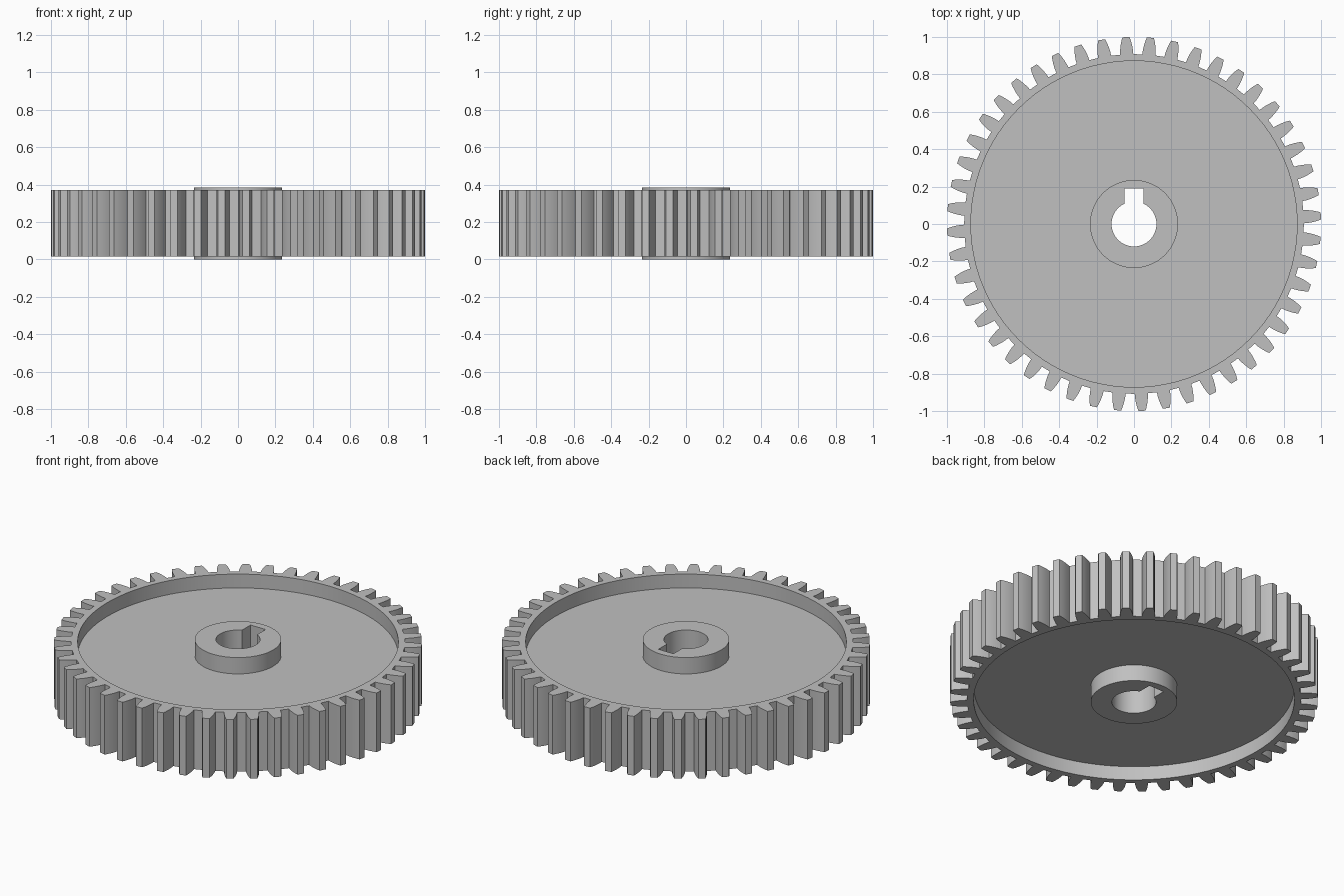
import bpy
import bmesh
from math import sin, cos, pi, tau, asin

if "Cube" in bpy.data.objects:
    bpy.data.objects.remove(bpy.data.objects["Cube"], do_unlink=True)

# Main dimensions
TEETH = 48
PHASE = 0.043
HUB_Z = (0.0, 0.385)
RIM_Z = (0.015, 0.37)
WEB_Z = (0.098, 0.287)
BORE_R, KEY_HALF, KEY_TOP = 0.12, 0.05, 0.19


def polar(r, a):
    return (r * cos(a), r * sin(a))


def circle(r, count):
    return [polar(r, tau * i / count) for i in range(count)]


def tooth_outline():
    # Curved flank: radius and half angle from root to tip
    flank = [(0.908, 0.039), (0.93, 0.037), (0.955, 0.0325), (0.98, 0.026), (1.0, 0.019)]
    points = []
    for i in range(TEETH):
        mid = PHASE + tau * i / TEETH
        points += [polar(r, mid - h) for r, h in flank]
        points += [polar(r, mid + h) for r, h in reversed(flank)]
    return points


def keyed_bore(count=64):
    # Round shaft hole with a square keyway on the +y side
    half = asin(KEY_HALF / BORE_R)
    start, sweep = pi / 2 + half, tau - 2 * half
    points = [polar(BORE_R, start + sweep * i / count) for i in range(count + 1)]
    return points + [(KEY_HALF, KEY_TOP), (-KEY_HALF, KEY_TOP)]


def ring_edges(bm, ring):
    edges = []
    for a, b in zip(ring, ring[1:] + ring[:1]):
        edges.append(bm.edges.get((a, b)) or bm.edges.new((a, b)))
    return edges


outlines = {
    "teeth": tooth_outline(),
    "rim": circle(0.872, 96),
    "hub": circle(0.235, 72),
    "bore": keyed_bore(),
}

# Closed section from the teeth over the top to the bore, and back underneath
upper = [("teeth", RIM_Z), ("rim", RIM_Z), ("rim", WEB_Z),
         ("hub", WEB_Z), ("hub", HUB_Z), ("bore", HUB_Z)]
section = [(name, z[1]) for name, z in upper]
section += [(name, z[0]) for name, z in reversed(upper)]

bm = bmesh.new()
rings = [[bm.verts.new((x, y, z)) for x, y in outlines[name]] for name, z in section]
for i, (name, z) in enumerate(section):
    j = (i + 1) % len(section)
    a, b = rings[i], rings[j]
    if name == section[j][0]:
        # Upright wall
        for k in range(len(a)):
            n = (k + 1) % len(a)
            bm.faces.new((a[k], a[n], b[n], b[k]))
    else:
        # Flat ring between two outlines
        bmesh.ops.triangle_fill(bm, use_beauty=True, use_dissolve=False,
                                edges=ring_edges(bm, a) + ring_edges(bm, b),
                                normal=(0, 0, 1))
bmesh.ops.recalc_face_normals(bm, faces=bm.faces[:])

mesh = bpy.data.meshes.new("spur_gear")
bm.to_mesh(mesh)
bm.free()
gear = bpy.data.objects.new("spur_gear", mesh)
bpy.context.collection.objects.link(gear)

# Plain grey metal
grey = bpy.data.materials.new("plain_grey")
grey.use_nodes = True
colour = (0.53, 0.53, 0.53, 1)
grey.diffuse_color = colour
grey.node_tree.nodes["Principled BSDF"].inputs["Base Color"].default_value = colour
mesh.materials.append(grey)

# Smooth round walls, crisp edges
bpy.ops.object.select_all(action="DESELECT")
gear.select_set(True)
bpy.context.view_layer.objects.active = gear
bpy.ops.object.shade_smooth_by_angle(angle=pi / 9)
